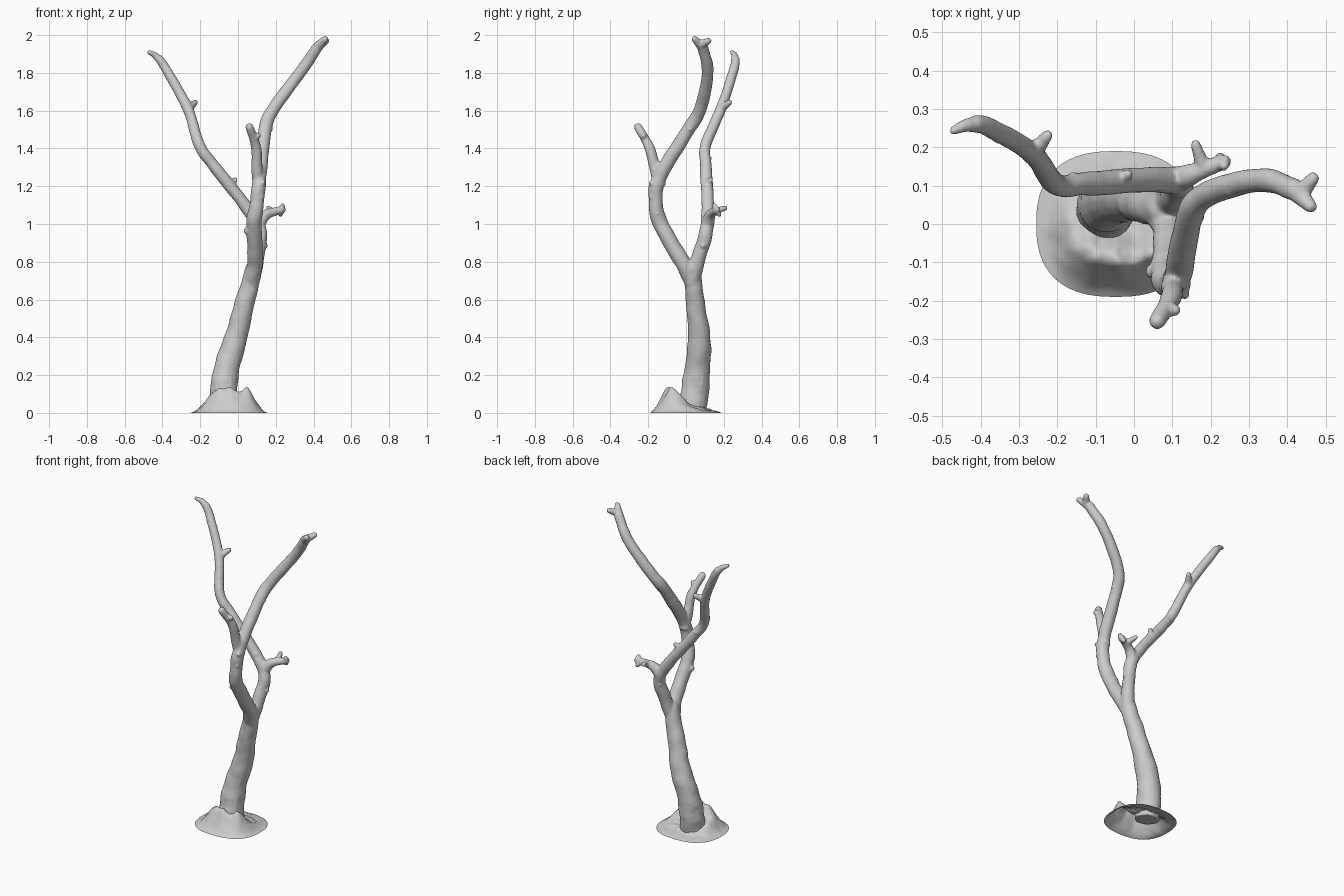
import bpy, bmesh, math, random
from mathutils import Vector, noise

if "Cube" in bpy.data.objects:
    bpy.data.objects.remove(bpy.data.objects["Cube"])

random.seed(4)
SIDES = 16
STEPS = 7
skeleton = []      # centre points of every limb, used to attach spurs
bm = bmesh.new()


def spline(pts):
    """Catmull-Rom resample of the path points."""
    p = [Vector(q) for q in pts]
    p = [2 * p[0] - p[1]] + p + [2 * p[-1] - p[-2]]
    out = []
    for i in range(1, len(p) - 2):
        a, b, c, d = p[i - 1:i + 3]
        for s in range(STEPS):
            t = s / STEPS
            out.append(0.5 * (2 * b + (c - a) * t + (2 * a - 5 * b + 4 * c - d) * t * t
                              + (3 * b - a - 3 * c + d) * t ** 3))
    return out + [p[-2]]


def limb(pts, r0, r1):
    """Closed, slightly lumpy tapering tube with a rounded tip."""
    line = spline(pts)
    path = [(c, r0 + (r1 - r0) * i / (len(line) - 1)) for i, c in enumerate(line)]
    skeleton.extend(line)
    d = (line[-1] - line[-2]).normalized()
    path += [(line[-1] + d * r1 * 0.5, r1 * 0.8), (line[-1] + d * r1 * 0.8, r1 * 0.45)]
    side = Vector((1, 0.1, 0))
    rings = []
    for i, (c, r) in enumerate(path):
        t = (path[min(i + 1, len(path) - 1)][0] - path[max(i - 1, 0)][0]).normalized()
        side = (side - t * side.dot(t)).normalized()
        up = t.cross(side)
        ring = []
        for k in range(SIDES):
            a = 2 * math.pi * k / SIDES
            n = side * math.cos(a) + up * math.sin(a)
            ring.append(bm.verts.new(c + n * r * (1 + 0.12 * noise.noise((c + n * r) * 14))))
        rings.append(ring)
    for lo, hi in zip(rings, rings[1:]):
        for k in range(SIDES):
            j = (k + 1) % SIDES
            bm.faces.new((lo[k], lo[j], hi[j], hi[k]))
    bm.faces.new(rings[0][::-1])
    bm.faces.new(rings[-1])
    return path[:-2]


def spur(x, y, z, r):
    """Short stub from the nearest limb out to the given tip."""
    tip = Vector((x, y, z))
    root = min(skeleton, key=lambda q: (q - tip + Vector((0, 0, .015))).length)
    limb([root, tip], r * 1.6, r)


def finish(name, mesh):
    me = bpy.data.meshes.new(name)
    mesh.to_mesh(me)
    mesh.free()
    ob = bpy.data.objects.new(name, me)
    bpy.context.collection.objects.link(ob)
    for f in me.polygons:
        f.use_smooth = True
    return ob


# Trunk
limb([(-.075, .03, .01), (-.065, .06, .22), (-.01, .07, .4), (.035, .05, .58), (.085, .03, .77)],
     .077, .044)

# Front branch, sweeping forward then up to the right
front = limb([(.07, .035, .69), (.09, -.02, .8), (.085, -.135, 1), (.1, -.16, 1.12),
              (.115, -.14, 1.25), (.145, .02, 1.51), (.195, .08, 1.62), (.335, .115, 1.81),
              (.42, .09, 1.935)], .044, .03)

# Back branch, sweeping back then up to the left
back = limb([(.08, .035, .71), (.105, .075, .85), (.115, .11, .97), (.03, .115, 1.11),
             (-.13, .105, 1.31), (-.205, .105, 1.42), (-.265, .185, 1.61), (-.375, .25, 1.81),
             (-.415, .262, 1.872)], .04, .023)
limb([(-.41, .26, 1.865), (-.44, .257, 1.893), (-.472, .243, 1.91)], .023, .012)

# Side branches
limb([(.11, -.14, 1.2), (.1, -.165, 1.3), (.095, -.195, 1.41), (.06, -.255, 1.515)], .034, .022)
limb([(.11, .115, 1), (.15, .13, 1.05), (.235, .163, 1.075)], .034, .02)

# Forked tips and broken stubs
spur(.108, -.225, 1.468, .016)
spur(.462, .045, 1.98, .018)
spur(.468, .12, 1.97, .017)
spur(.16, .208, 1.085, .014)
spur(.235, .15, 1.1, .012)
spur(.226, .178, 1.047, .012)
spur(-.225, .232, 1.645, .015)
spur(-.015, .13, 1.235, .014)
spur(.045, -.125, .965, .018)
spur(.105, -.072, .905, .018)
spur(.148, .09, .885, .013)
spur(.135, -.185, 1.22, .013)

# Small scattered bark knots
for path in (front[18:-8], back[12:-8]):
    for c, r in random.sample(path, 12):
        n = Vector([random.uniform(-1, 1) for _ in range(3)]).normalized()
        limb([c + n * r * .3, c + n * r * .95], r * .45, r * .28)

# Fuse everything into one continuous bark surface
tree = finish("trunk_and_branches", bm)
rem = tree.modifiers.new("fuse", 'REMESH')
rem.mode = 'VOXEL'
rem.voxel_size = 0.007
rem.use_smooth_shade = True
tree.modifiers.new("soften", 'SMOOTH').iterations = 3

# Dirt mound: open shell, high in front, shallow behind the trunk
RINGS, SEGS = 24, 64
soil = bmesh.new()


def bump(x, y, cx, cy, wx, wy):
    return math.exp(-((x - cx) / wx) ** 4 - ((y - cy) / wy) ** 2)


def ground(x, y, t):
    edge = min(1, (1 - t) * 2.3)
    ridge = .1 * bump(x, y, -.02, -.09, .14, .065 if y > -.09 else .1)
    lobes = .045 * (bump(x, y, -.15, -.03, .06, .09) + bump(x, y, .08, -.03, .05, .07))
    p = Vector((x, y, .02))
    lump = .018 * noise.noise(p * 17) + .008 * noise.noise(p * 40)
    return max(0, edge * (.022 + ridge + lobes + lump))


rows = []
for i in range(1, RINGS + 1):
    t = i / RINGS
    row = []
    for k in range(SEGS):
        a = 2 * math.pi * k / SEGS
        c, s = math.cos(a), math.sin(a)
        rad = t * (abs(c) ** 2.5 + abs(s) ** 2.5) ** (-1 / 2.5)
        x, y = -.048 + .207 * rad * c, .19 * rad * s
        row.append(soil.verts.new((x, y, ground(x, y, t))))
    rows.append(row)
mid = soil.verts.new((-.048, 0, ground(-.048, 0, 0)))
for k in range(SEGS):
    j = (k + 1) % SEGS
    soil.faces.new((mid, rows[0][k], rows[0][j]))
    for a, b in zip(rows, rows[1:]):
        soil.faces.new((a[k], b[k], b[j], a[j]))
finish("dirt_mound", soil)
